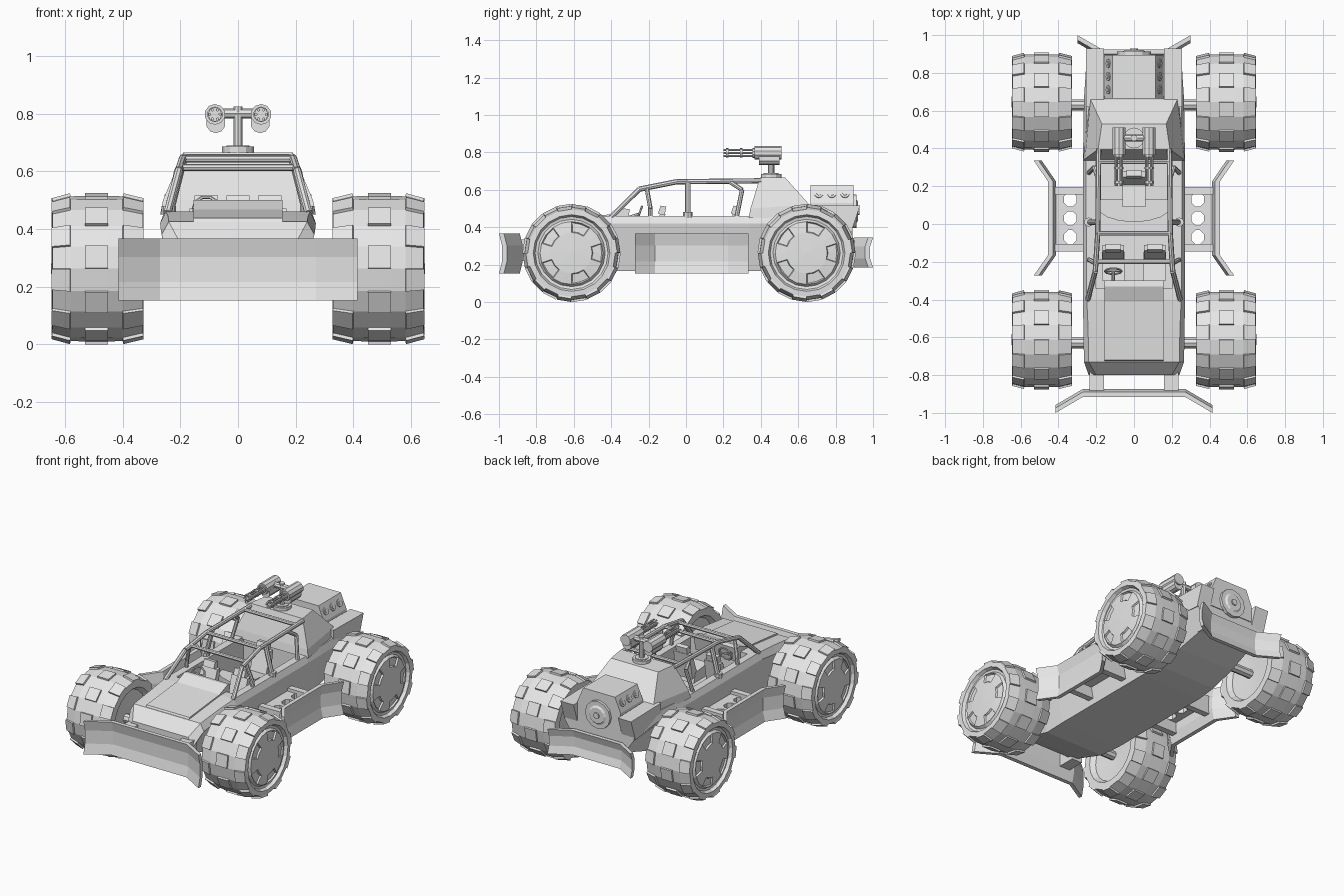
import bpy, bmesh, math
from mathutils import Vector, Matrix

if "Cube" in bpy.data.objects:
    bpy.data.objects.remove(bpy.data.objects["Cube"])

grey = bpy.data.materials.new("light_grey")
grey.diffuse_color = (0.8, 0.8, 0.8, 1)
grey.use_nodes = True
grey.node_tree.nodes["Principled BSDF"].inputs["Base Color"].default_value = grey.diffuse_color


def finish(name, bm):
    bmesh.ops.recalc_face_normals(bm, faces=bm.faces)
    me = bpy.data.meshes.new(name)
    bm.to_mesh(me)
    bm.free()
    me.materials.append(grey)
    ob = bpy.data.objects.new(name, me)
    bpy.context.collection.objects.link(ob)
    return ob


def loft(bm, rings):
    rows = [[bm.verts.new(p) for p in r] for r in rings]
    n = len(rows[0])
    for a, b in zip(rows, rows[1:]):
        for i in range(n):
            bm.faces.new((a[i], a[(i + 1) % n], b[(i + 1) % n], b[i]))
    bm.faces.new(rows[0])
    bm.faces.new(rows[-1][::-1])


def prism(bm, poly, axis, a, b):
    def put(p, t):
        return {'x': (t, p[0], p[1]), 'y': (p[0], t, p[1]), 'z': (p[0], p[1], t)}[axis]
    loft(bm, [[put(p, t) for p in poly] for t in (a, b)])


def box(bm, x0, x1, y0, y1, z0, z1):
    prism(bm, [(x0, y0), (x1, y0), (x1, y1), (x0, y1)], 'z', z0, z1)


def rod(bm, a, b, r, n=8, r2=None):
    a, b = Vector(a), Vector(b)
    m = Matrix.Translation((a + b) / 2) @ (b - a).to_track_quat('Z', 'Y').to_matrix().to_4x4()
    bmesh.ops.create_cone(bm, cap_ends=True, segments=n, radius1=r,
                          radius2=r if r2 is None else r2, depth=(b - a).length, matrix=m)


def path(bm, pts, r, n=8):
    for a, b in zip(pts, pts[1:]):
        rod(bm, a, b, r, n)


def blade(bm, pts, inward, z0, z1, thick=.026, bow=.016):
    """Plate following pts in plan, its cross-section bowed towards 'inward'."""
    rings = []
    for x, y in pts:
        ring = []
        for off, ts in ((0, (0, .3, .7, 1)), (thick, (1, .7, .3, 0))):
            for t in ts:
                d = off + (bow if 0 < t < 1 else 0)
                ring.append((x + inward[0] * d, y + inward[1] * d, z0 + (z1 - z0) * t))
        rings.append(ring)
    loft(bm, rings)


# wheels: turned tyre, staggered tread blocks, notched hub dome
PROFILE = [(.37, 0), (.36, .17), (.33, .19), (.33, .234), (.40, .251), (.45, .252), (.53, .252),
           (.58, .251), (.643, .234), (.645, .205), (.625, .195), (.622, .18), (.638, .168),
           (.645, .11), (.648, .0)]
SEG = 20


def wheel(name, side, cy):
    bm = bmesh.new()
    rows = []
    for i in range(SEG):
        t = 2 * math.pi * i / SEG
        rows.append([bm.verts.new((x, r * math.sin(t), r * math.cos(t))) for x, r in PROFILE])
    blocks, notches = [], []
    for i in range(SEG):
        a, b = rows[i], rows[(i + 1) % SEG]
        for j in range(len(PROFILE) - 1):
            f = bm.faces.new((a[j], b[j], b[j + 1], a[j + 1]))
            if (j in (3, 7) and i % 2 == 0) or (j == 5 and i % 2):
                blocks.append(f)
            if j == 12 and i % 4 < 2:
                notches.append(f)
    bmesh.ops.recalc_face_normals(bm, faces=bm.faces)
    bmesh.ops.inset_region(bm, faces=notches, thickness=.006, depth=-.01)
    for f in bmesh.ops.extrude_discrete_faces(bm, faces=blocks)['faces']:
        f.normal_update()
        bmesh.ops.translate(bm, verts=f.verts, vec=f.normal * .011)
    bmesh.ops.remove_doubles(bm, verts=bm.verts, dist=.0001)
    for v in bm.verts:
        v.co = (v.co.x * side, v.co.y + cy, v.co.z + .262)
    finish(name, bm)


for side, s in (("right", 1), ("left", -1)):
    wheel("front_wheel_" + side, s, -.612)
    wheel("rear_wheel_" + side, s, .645)

# axles
bm = bmesh.new()
for y in (-.63, .63):
    rod(bm, (-.37, y, .26), (.37, y, .26), .028, 8)
finish("axles", bm)

# hull lofted along y: y, bottom/mid/top half widths, bottom/mid/top heights
HULL = [(-.80, .20, .24, .20, .25, .30, .35), (-.73, .20, .265, .24, .225, .38, .425),
        (-.55, .21, .268, .243, .17, .40, .445),
        (-.40, .22, .27, .25, .165, .42, .46), (.34, .22, .27, .255, .165, .42, .46),
        (.48, .21, .268, .253, .17, .42, .465),
        (.66, .20, .265, .25, .21, .42, .47), (.89, .18, .25, .24, .28, .38, .43)]
bm = bmesh.new()
loft(bm, [[(-bw, y, b), (bw, y, b), (w, y, m), (tw, y, t), (-tw, y, t), (-w, y, m)]
          for y, bw, w, tw, b, m, t in HULL])
hull = finish("hull", bm)

# cockpit opening cut from the hull
bm = bmesh.new()
box(bm, -.205, .205, -.34, .35, .25, .6)
cutter = finish("cockpit_cutter", bm)
cutter.hide_render = True
mod = hull.modifiers.new("cockpit", 'BOOLEAN')
mod.object = cutter
mod.operation = 'DIFFERENCE'
mod.solver = 'EXACT'
bpy.context.view_layer.update()
cut = bpy.data.meshes.new_from_object(hull.evaluated_get(bpy.context.evaluated_depsgraph_get()))
hull.modifiers.clear()
hull.data = cut
bpy.data.objects.remove(cutter)

# raised hood panel with cowl and dashboard
bm = bmesh.new()
prism(bm, [(-.74, .40), (-.72, .437), (-.41, .468), (-.33, .50), (-.30, .495), (-.32, .40)],
      'x', -.155, .155)
finish("hood_panel", bm)

# rear cowl carrying the turret
bm = bmesh.new()
loft(bm, [[(-.27, .335, .45), (.27, .335, .45), (.235, .68, .45), (-.235, .68, .45)],
          [(-.26, .345, .50), (.26, .345, .50), (.23, .66, .52), (-.23, .66, .52)],
          [(-.19, .395, .665), (.19, .395, .665), (.17, .53, .665), (-.17, .53, .665)]])
finish("rear_cowl", bm)

# rear side fins
bm = bmesh.new()
for s in (-1, 1):
    prism(bm, [(.62, .52), (.93, .515), (.885, .38), (.62, .40)], 'x', s * .16, s * .255)
finish("rear_fins", bm)

# engine block, exhaust ports and fan cover
bm = bmesh.new()
prism(bm, [(-.155, .42), (.155, .42), (.155, .53), (.115, .625), (-.115, .625), (-.155, .53)],
      'y', .665, .895)
for s in (-1, 1):
    for y in (.71, .78, .85):
        rod(bm, (s * .125, y, .574), (s * .140, y, .581), .024, 10)
        rod(bm, (s * .125, y, .574), (s * .143, y, .582), .012, 8)
rod(bm, (0, .89, .485), (0, .912, .485), .09, 12)
rod(bm, (0, .91, .485), (0, .92, .485), .065, 12, .05)
rod(bm, (0, .915, .485), (0, .928, .485), .02, 8)
finish("engine", bm)

# front and rear bumpers with mounts
bm = bmesh.new()
blade(bm, [(-.415, -1), (-.27, -.915), (.27, -.915), (.415, -1)], (0, 1), .152, .367)
for s in (-1, 1):
    box(bm, s * .16, s * .235, -.89, -.76, .22, .335)
finish("front_bumper", bm)
bm = bmesh.new()
blade(bm, [(-.30, 1), (-.17, .925), (.17, .925), (.30, 1)], (0, -1), .185, .345)
for s in (-1, 1):
    box(bm, s * .13, s * .19, .80, .90, .26, .33)
finish("rear_bumper", bm)

# side guards and their perforated steps
for side, s in (("right", 1), ("left", -1)):
    bm = bmesh.new()
    blade(bm, [(s * .53, -.272), (s * .455, -.165), (s * .455, .225), (s * .53, .335)],
          (-s, 0), .152, .367)
    finish("side_guard_" + side, bm)
    bm = bmesh.new()
    for a, b in ((.23, .305), (.37, .42)):
        box(bm, s * a, s * b, -.13, .18, .27, .30)
    bars = ((-.13, -.107), (-.033, -.007), (.067, .093), (.167, .18))
    for a, b in bars:
        box(bm, s * .30, s * .375, a, b, .27, .30)
    for (_, lo), (hi, _) in zip(bars, bars[1:]):
        for x, dx in ((.305, .02), (.37, -.02)):
            for y, dy in ((lo, .02), (hi, -.02)):
                prism(bm, [(s * x, y), (s * (x + dx), y), (s * x, y + dy)], 'z', .27, .30)
    for y in (-.125, .175):
        box(bm, s * .22, s * .42, y - .02, y + .02, .20, .32)
    finish("side_step_" + side, bm)

# roll cage
bm = bmesh.new()
for s in (-1, 1):
    path(bm, [(s * .245, -.40, .455), (s * .205, -.25, .603), (s * .192, -.05, .643),
              (s * .187, .40, .648)], .014)
    path(bm, [(s * .203, -.21, .61), (s * .235, -.19, .50), (s * .24, -.19, .45)], .012)
    rod(bm, (s * .24, .01, .45), (s * .19, .01, .645), .015)
    rod(bm, (s * .24, .01, .45), (s * .24, .01, .48), .025)
    path(bm, [(s * .188, .23, .646), (s * .21, .30, .60), (s * .24, .27, .45)], .012)
for y, x, z in ((-.20, .203, .613), (-.05, .192, .643), (.33, .187, .648)):
    rod(bm, (-x, y, z), (x, y, z), .012)
finish("roll_cage", bm)


# seats: cushion, leaning back and headrest
def seat(name, x, y):
    bm = bmesh.new()
    prism(bm, [(y - .12, .27), (y - .13, .35), (y, .335), (y + .02, .27)], 'x', x - .06, x + .06)
    prism(bm, [(y - .02, .32), (y + .03, .47), (y + .06, .47), (y + .03, .30)],
          'x', x - .058, x + .058)
    prism(bm, [(y + .02, .475), (y + .035, .515), (y + .065, .51), (y + .055, .46)],
          'x', x - .04, x + .04)
    finish(name, bm)


seat("driver_seat", -.11, -.17)
seat("passenger_seat", .11, -.17)
seat("gunner_seat", 0, .22)

# curved shelf behind the front seats
bm = bmesh.new()
arc = [(.2 * math.cos(t), .10 - .09 * math.sin(t)) for t in (math.pi * i / 8 for i in range(9))]
prism(bm, arc + [(-.2, .13), (.2, .13)], 'z', .25, .33)
finish("cockpit_shelf", bm)

# steering wheel
bm = bmesh.new()
ring = [(-.11 + .045 * math.cos(t), -.25 + .015 * math.sin(t), .47 + .042 * math.sin(t))
        for t in (2 * math.pi * i / 10 for i in range(11))]
path(bm, ring, .006, 6)
rod(bm, (-.11, -.31, .45), (-.11, -.25, .47), .009)
rod(bm, ring[0], ring[5], .005, 6)
finish("steering_wheel", bm)

# turret pedestal
bm = bmesh.new()
rod(bm, (0, .455, .66), (0, .455, .685), .055, 12)
rod(bm, (0, .455, .68), (0, .455, .69), .04, 12)
rod(bm, (0, .455, .68), (0, .455, .825), .017, 10)
rod(bm, (-.08, .455, .80), (.08, .455, .80), .018, 8)
finish("turret_mount", bm)

# twin multi-barrel guns with ammunition pods
for side, s in (("right", 1), ("left", -1)):
    bm = bmesh.new()
    x = s * .08
    rod(bm, (x, .365, .797), (x, .51, .797), .036, 10)
    rod(bm, (x, .355, .797), (x, .38, .797), .027, 10)
    for r, z in ((.033, .765), (.033, .78)):
        rod(bm, (s * .077, .39, z), (s * .077, .50, z), r, 10)
    for i in range(6):
        t = math.pi * i / 3
        bx, bz = x + .018 * math.cos(t), .797 + .018 * math.sin(t)
        rod(bm, (bx, .20, bz), (bx, .36, bz), .0055, 6)
    for y in (.215, .29):
        rod(bm, (x, y, .797), (x, y + .012, .797), .025, 8)
    finish("gun_" + side, bm)
